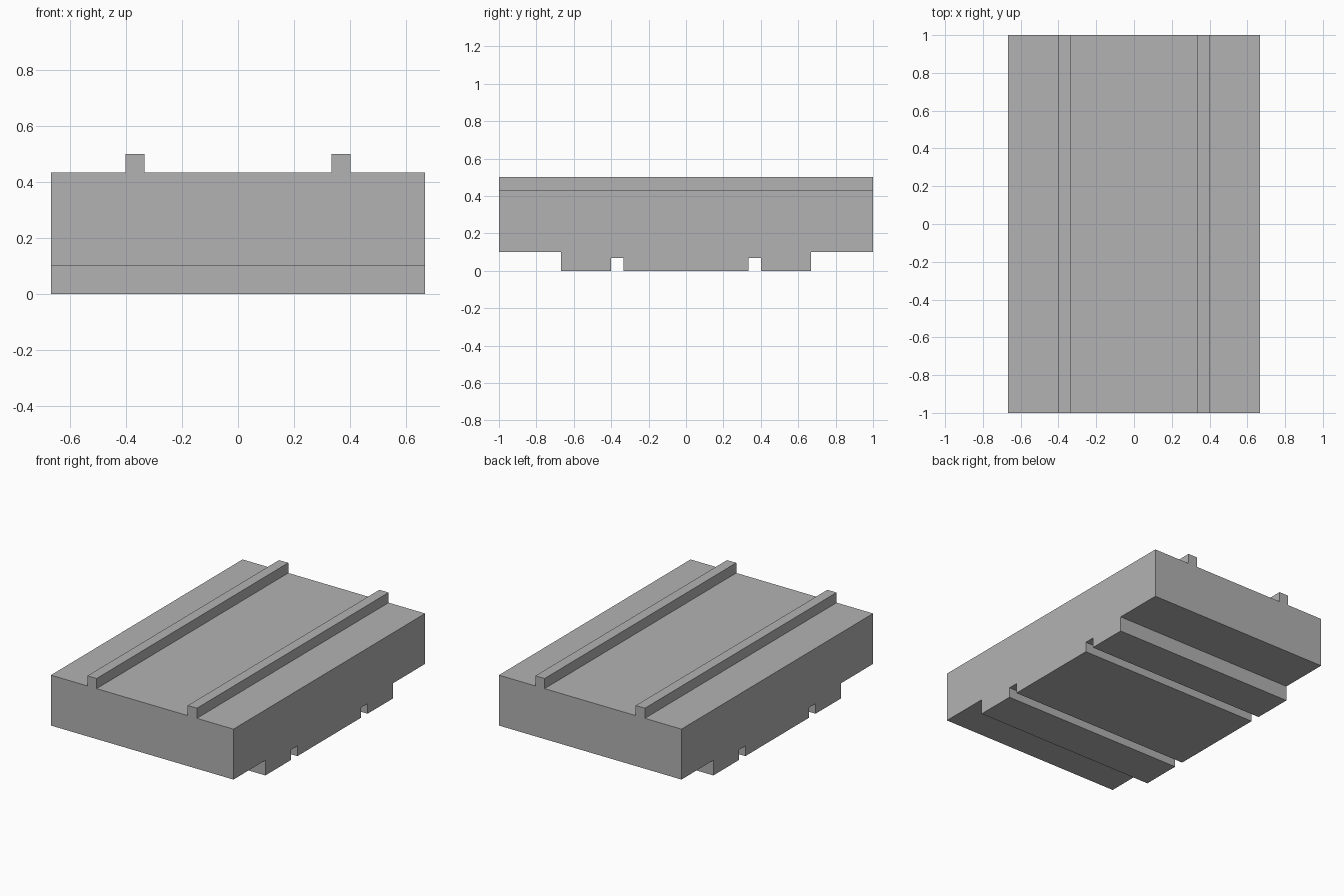
import bpy
import bmesh

cube = bpy.data.objects.get("Cube")
if cube:
    bpy.data.objects.remove(cube, do_unlink=True)

HALF_WIDTH = 0.667
RAIL_IN, RAIL_OUT, RAIL_HEIGHT = 0.333, 0.4, 0.067
TOP = 0.433

grey = bpy.data.materials.new("plain grey")
grey.use_nodes = True
colour = (0.448, 0.448, 0.448, 1)
grey.diffuse_color = colour
grey.node_tree.nodes["Principled BSDF"].inputs["Base Color"].default_value = colour

# Side profile: stepped underside with two grooves, mirrored front to back
half = [(1, TOP), (1, 0.1), (0.667, 0.1), (0.667, 0), (RAIL_OUT, 0),
        (RAIL_OUT, RAIL_HEIGHT), (RAIL_IN, RAIL_HEIGHT), (RAIL_IN, 0)]
profile = half + [(-y, z) for y, z in reversed(half)]

# Block: profile extruded across the width
bm = bmesh.new()
face = bm.faces.new([bm.verts.new((-HALF_WIDTH, y, z)) for y, z in profile])
side = bmesh.ops.extrude_face_region(bm, geom=[face])
moved = [v for v in side["geom"] if isinstance(v, bmesh.types.BMVert)]
bmesh.ops.translate(bm, verts=moved, vec=(2 * HALF_WIDTH, 0, 0))
bmesh.ops.recalc_face_normals(bm, faces=bm.faces)

# Rails: strips cut in the top face and raised
top = next(f for f in bm.faces if f.normal.z > 0.9 and f.calc_center_median().z > TOP - 0.01)
for x in (-RAIL_OUT, -RAIL_IN, RAIL_IN, RAIL_OUT):
    bmesh.ops.bisect_plane(bm, geom=bm.verts[:] + bm.edges[:] + bm.faces[:],
                           plane_co=(x, 0, 0), plane_no=(1, 0, 0))
strips = [f for f in bm.faces if f.normal.z > 0.9
          and f.calc_center_median().z > TOP - 0.01
          and RAIL_IN < abs(f.calc_center_median().x) < RAIL_OUT]
raised = bmesh.ops.extrude_face_region(bm, geom=strips)
bmesh.ops.delete(bm, geom=[f for f in strips if f.is_valid], context="FACES")
moved = [v for v in raised["geom"] if isinstance(v, bmesh.types.BMVert)]
bmesh.ops.translate(bm, verts=moved, vec=(0, 0, RAIL_HEIGHT))
bmesh.ops.recalc_face_normals(bm, faces=bm.faces)

mesh = bpy.data.meshes.new("railed_block")
bm.to_mesh(mesh)
bm.free()
mesh.materials.append(grey)
block = bpy.data.objects.new("railed_block", mesh)
bpy.context.collection.objects.link(block)
